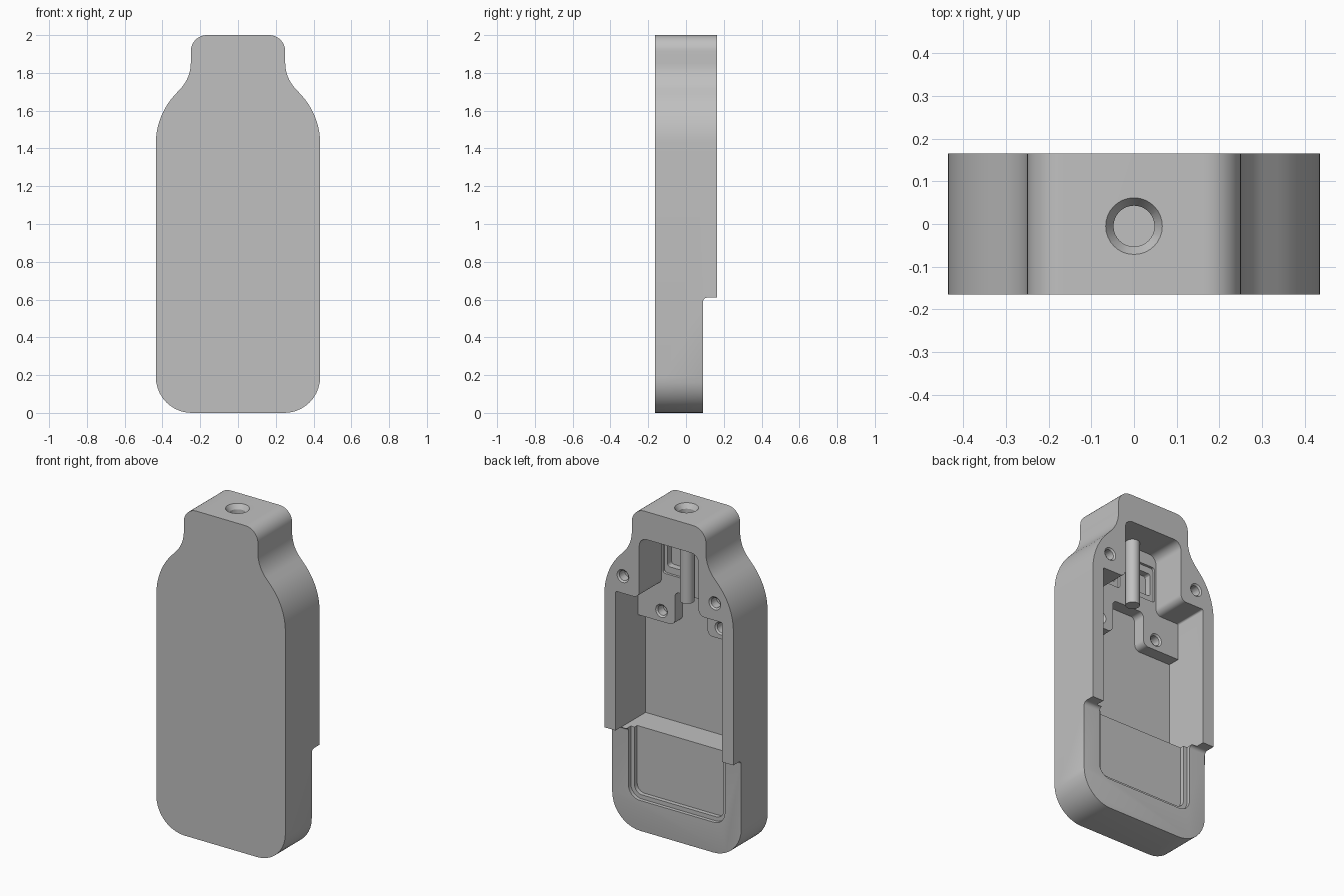
import bpy, bmesh, math
from mathutils import Vector, Matrix

if "Cube" in bpy.data.objects:
    bpy.data.objects.remove(bpy.data.objects["Cube"])

grey = bpy.data.materials.new("plain_grey")
grey.use_nodes = True
GREY = (0.53, 0.53, 0.53, 1)
grey.diffuse_color = GREY
grey.node_tree.nodes["Principled BSDF"].inputs["Base Color"].default_value = GREY


def rounded(corners, steps=8):
    """Outline from (u, v, radius) corners, each corner filleted."""
    out, n = [], len(corners)
    for i, (u, v, r) in enumerate(corners):
        p = Vector((u, v))
        if r == 0:
            out.append(p)
            continue
        a = (Vector(corners[i - 1][:2]) - p).normalized()
        b = (Vector(corners[(i + 1) % n][:2]) - p).normalized()
        half = a.angle(b) / 2
        centre = p + (a + b).normalized() * (r / math.sin(half))
        start = p + a * (r / math.tan(half)) - centre
        end = p + b * (r / math.tan(half)) - centre
        turn = math.atan2(start.x * end.y - start.y * end.x, start.dot(end))
        for k in range(steps + 1):
            out.append(centre + Matrix.Rotation(turn * k / steps, 2) @ start)
    return out


def mirrored(half):
    """Close a right-hand half outline across x = 0."""
    return half + [(-u, v, r) for u, v, r in reversed(half)]


def to_object(name, bm):
    bmesh.ops.recalc_face_normals(bm, faces=bm.faces)
    mesh = bpy.data.meshes.new(name)
    bm.to_mesh(mesh)
    bm.free()
    ob = bpy.data.objects.new(name, mesh)
    bpy.context.collection.objects.link(ob)
    mesh.materials.append(grey)
    return ob


def prism(name, outline, lo, hi, axis="y", bevel=0):
    """Extrude an outline along y (outline in xz) or x (outline in yz)."""
    def place(p, d):
        return (p[0], d, p[1]) if axis == "y" else (d, p[0], p[1])
    bm = bmesh.new()
    near = [bm.verts.new(place(p, lo)) for p in outline]
    far = [bm.verts.new(place(p, hi)) for p in outline]
    cap = bm.faces.new(near)
    bm.faces.new(far)
    for i in range(len(near)):
        bm.faces.new((near[i - 1], near[i], far[i], far[i - 1]))
    if bevel:
        bmesh.ops.bevel(bm, geom=list(cap.edges), offset=bevel, segments=6,
                        profile=0.5, affect="EDGES", clamp_overlap=False)
    return to_object(name, bm)


def round_bar(name, start, end, r1, r2):
    """Cylinder or cone between two points."""
    start, end = Vector(start), Vector(end)
    axis = end - start
    m = Matrix.Translation((start + end) / 2) @ axis.to_track_quat("Z", "Y").to_matrix().to_4x4()
    bm = bmesh.new()
    bmesh.ops.create_cone(bm, cap_ends=True, segments=32, radius1=r1, radius2=r2,
                          depth=axis.length, matrix=m)
    return to_object(name, bm)


def cut(target, cutter):
    cutter.hide_render = True
    mod = target.modifiers.new("cut", "BOOLEAN")
    mod.operation, mod.solver, mod.object = "DIFFERENCE", "EXACT", cutter
    bpy.context.view_layer.objects.active = target
    bpy.ops.object.modifier_apply(modifier=mod.name)
    bpy.data.objects.remove(cutter)


FRONT, BACK, LOW_BACK, STEP = -0.165, 0.165, 0.09, 0.61

# Bottle-shaped shell with a rounded front edge
half = [(0.435, 0, 0.19), (0.435, 1.575, 0.38), (0.25, 1.775, 0.2), (0.25, 2, 0.085)]
shell = prism("shell", rounded(mirrored(half), 10), FRONT, BACK, bevel=0.045)

# Lower back stepped forward, with a soft outer edge
step = rounded([(LOW_BACK, -0.1, 0), (0.4, -0.1, 0), (0.4, STEP, 0), (LOW_BACK, STEP, 0.022)])
cut(shell, prism("step_cutter", step, -1, 1, axis="x"))
bm = bmesh.new()
bm.from_mesh(shell.data)
rim = [e for e in bm.edges if all(abs(v.co.y - LOW_BACK) < 1e-4 for v in e.verts)
       and min(v.co.z for v in e.verts) < STEP - 0.05]
bmesh.ops.bevel(bm, geom=rim, offset=0.02, segments=4, profile=0.5,
                affect="EDGES", clamp_overlap=True)
bm.to_mesh(shell.data)
bm.free()

# Main opening with the neck pocket, then the deep bay around the two bosses
opening = [(0.36, STEP, 0), (0.36, 1.46, 0.01), (0.2, 1.46, 0.04), (0.2, 1.83, 0.05)]
cut(shell, prism("opening_cutter", rounded(mirrored(opening)), -0.05, 0.4))
bay = [(0.36, STEP, 0), (0.36, 1.235, 0), (0.11, 1.235, 0.035), (0.11, 1.44, 0.03)]
cut(shell, prism("bay_cutter", rounded(mirrored(bay)), -0.125, 0))

# Two-level door recess in the lower back
for inset, depth in ((0, 0.068), (0.025, 0.042)):
    recess = [(0.325 - inset, 0.185 + inset, 0.075 - inset), (0.325 - inset, 0.63, 0)]
    cut(shell, prism("recess_cutter", rounded(mirrored(recess)), depth, 0.4))

# Contact sockets and screw holes on both sides
for s in (-1, 1):
    for w, h, depth in ((0.065, 0.11, -0.065), (0.045, 0.07, -0.105)):
        x = s * 0.125
        box = [(x - w, 1.645 - h, 0.015), (x + w, 1.645 - h, 0.015),
               (x + w, 1.645 + h, 0.015), (x - w, 1.645 + h, 0.015)]
        cut(shell, prism("socket_cutter", rounded(box, 3), depth, 0))
    for x, z, face in ((0.31, 1.565, BACK), (0.2, 1.3, -0.05)):
        cut(shell, round_bar("screw_cutter", (s * x, face - 0.06, z), (s * x, face + 0.02, z), 0.03, 0.03))
        cut(shell, round_bar("chamfer_cutter", (s * x, face - 0.01, z), (s * x, face + 0.002, z), 0.028, 0.042))

# Countersunk hole in the top
cut(shell, round_bar("bore_cutter", (0, -0.005, 1.9), (0, -0.005, 2.05), 0.048, 0.048))
cut(shell, round_bar("countersink_cutter", (0, -0.005, 1.97), (0, -0.005, 2.001), 0.047, 0.067))

# Upright pin inside the neck pocket
pin = round_bar("neck_pin", (0, -0.012, 1.43), (0, -0.012, 1.84), 0.04, 0.04)

for ob in (shell, pin):
    bpy.ops.object.select_all(action="DESELECT")
    ob.select_set(True)
    bpy.context.view_layer.objects.active = ob
    bpy.ops.object.shade_smooth_by_angle(angle=math.radians(30))
